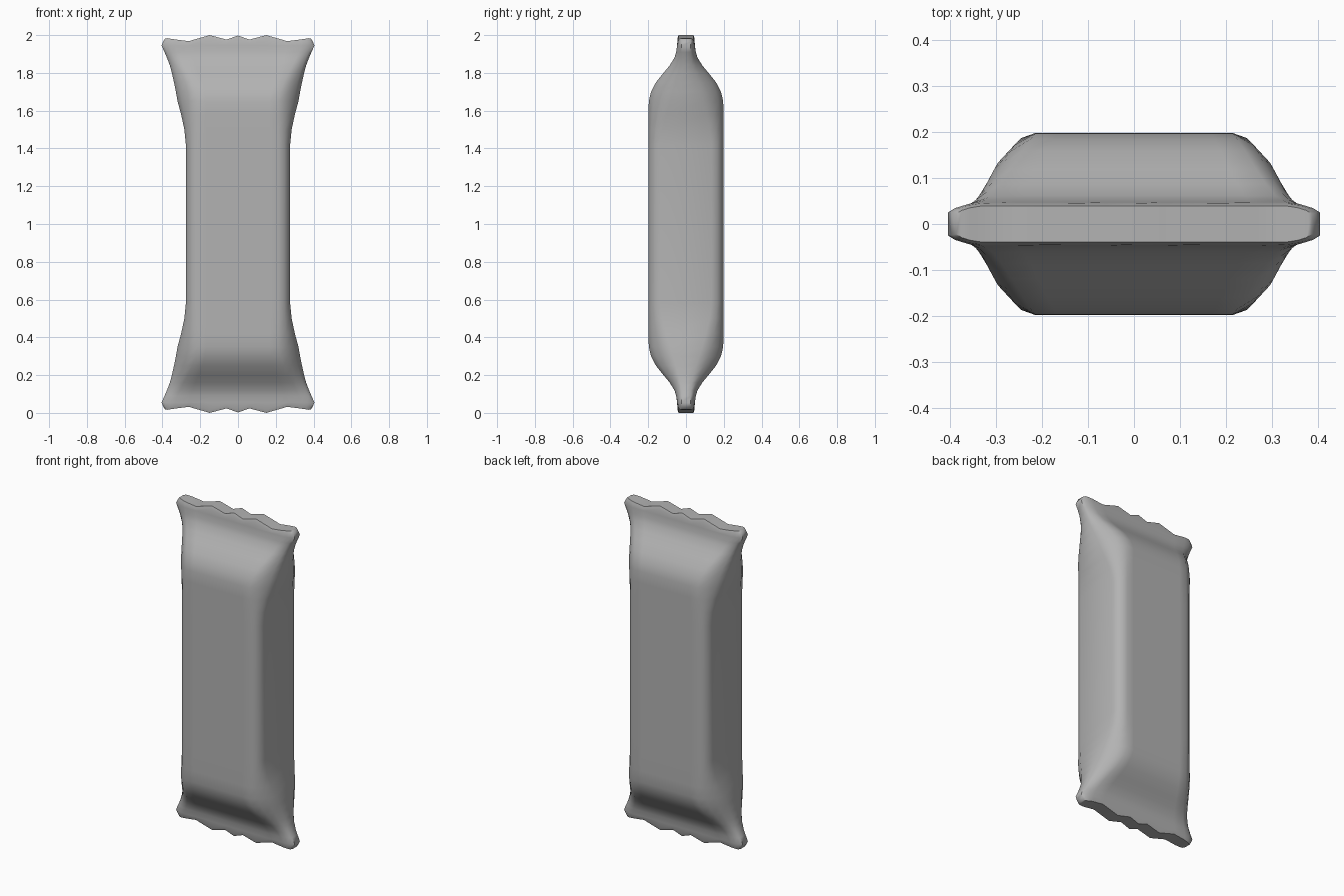
import bpy, bmesh

if "Cube" in bpy.data.objects:
    bpy.data.objects.remove(bpy.data.objects["Cube"])

# Upper-half stations: z, half width a, half depth b, front-face half width xi, side half depth c, corner fullness k
# (z <= 0 means a drop below the zigzag tip)
STATIONS = [
    (1.42, 0.276, 0.198, 0.215, 0.135, 0.72),
    (1.50, 0.284, 0.198, 0.215, 0.125, 0.66),
    (1.58, 0.301, 0.198, 0.215, 0.105, 0.56),
    (1.65, 0.320, 0.197, 0.215, 0.085, 0.46),
    (1.70, 0.329, 0.185, 0.225, 0.070, 0.42),
    (1.75, 0.339, 0.159, 0.242, 0.054, 0.38),
    (1.80, 0.350, 0.119, 0.266, 0.040, 0.35),
    (1.84, 0.361, 0.086, 0.288, 0.031, 0.36),
    (1.88, 0.376, 0.061, 0.308, 0.026, 0.42),
    (1.91, 0.389, 0.052, 0.322, 0.025, 0.50),
    (1.945, 0.405, 0.047, 0.333, 0.025, 0.50),
    (-0.015, 0.397, 0.045, 0.333, 0.025, 0.50),  # rounded lip
    (0, 0.387, 0.039, 0.333, 0.022, 0.50),       # crimped tip
]
COLUMNS = [0, 0.06, 0.15, 0.26, 0.333]
ZIGZAG = [(0, 1.998), (0.06, 1.976), (0.15, 2.0), (0.26, 1.968),
          (0.333, 1.977), (0.378, 1.984), (0.41, 1.975)]


def tip_height(x):
    x = abs(x)
    for (x0, z0), (x1, z1) in zip(ZIGZAG, ZIGZAG[1:]):
        if x <= x1:
            return z0 + (z1 - z0) * (x - x0) / (x1 - x0)
    return ZIGZAG[-1][1]


def quarter(a, b, xi, c, k):
    """Front face columns, then a rounded corner down to the side edge."""
    pts = [(f / COLUMNS[-1] * xi, b) for f in COLUMNS]
    mx, my = (xi + a) / 2, (b + c) / 2
    kx, ky = mx + (a - mx) * k, my + (b - my) * k
    for t in (0.33, 0.67, 1.0):
        u = 1 - t
        pts.append((u*u*xi + 2*u*t*kx + t*t*a, u*u*b + 2*u*t*ky + t*t*c))
    return pts


def ring(bm, station, flip):
    z, *shape = station
    q = quarter(*shape)
    half = [(-x, y) for x, y in reversed(q[1:])] + q     # left to right
    loop = [(x, -y) for x, y in half] + list(reversed(half))
    verts = []
    for x, y in loop:
        h = tip_height(x) + z if z <= 0 else z
        verts.append(bm.verts.new((x, y, 2 - h if flip else h)))
    return verts


bm = bmesh.new()
rings = [ring(bm, s, True) for s in reversed(STATIONS)]
rings += [ring(bm, s, False) for s in STATIONS]
n = len(rings[0])
for r0, r1 in zip(rings, rings[1:]):
    for i in range(n):
        j = (i + 1) % n
        bm.faces.new((r0[i], r0[j], r1[j], r1[i]))
# Crimped end caps, bridged front to back
for r in (rings[0], rings[-1]):
    for i in range(n // 2 - 1):
        bm.faces.new((r[i], r[i + 1], r[n - 2 - i], r[n - 1 - i]))
bmesh.ops.recalc_face_normals(bm, faces=bm.faces)

mesh = bpy.data.meshes.new("wrapper")
bm.to_mesh(mesh)
bm.free()
wrapper = bpy.data.objects.new("wrapper", mesh)
bpy.context.collection.objects.link(wrapper)

# Darker grey wrapper foil
foil = bpy.data.materials.new("grey_foil")
foil.diffuse_color = (0.45, 0.45, 0.45, 1)
foil.use_nodes = True
foil.node_tree.nodes["Principled BSDF"].inputs["Base Color"].default_value = foil.diffuse_color
mesh.materials.append(foil)

bpy.context.view_layer.objects.active = wrapper
wrapper.select_set(True)
bpy.ops.object.shade_smooth_by_angle(angle=0.9)
